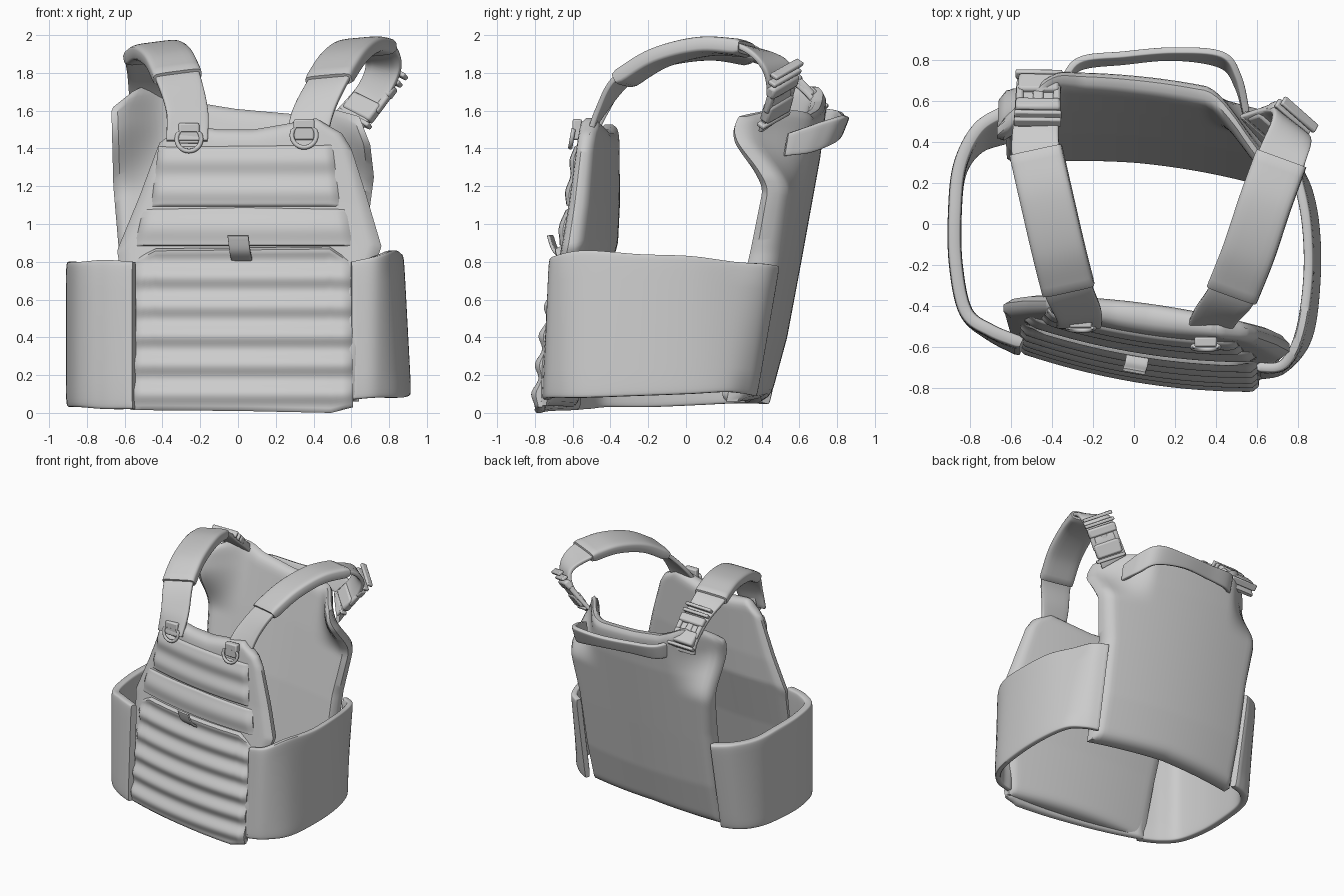
import bpy, math
from mathutils import Vector, Matrix

if "Cube" in bpy.data.objects:
    bpy.data.objects.remove(bpy.data.objects["Cube"])


def table(pts):
    """Piecewise linear lookup."""
    def f(t):
        if t <= pts[0][0]:
            return pts[0][1]
        for (a, p), (b, q) in zip(pts, pts[1:]):
            if t <= b:
                return p + (q - p) * (t - a) / (b - a)
        return pts[-1][1]
    return f


def smooth(a, b, t):
    t = max(0, min(1, (t - a) / (b - a)))
    return t * t * (3 - 2 * t)


def make(name, verts, faces, angle=45):
    me = bpy.data.meshes.new(name)
    me.from_pydata([tuple(v) for v in verts], [], faces)
    ob = bpy.data.objects.new(name, me)
    bpy.context.collection.objects.link(ob)
    bpy.ops.object.select_all(action='DESELECT')
    bpy.context.view_layer.objects.active = ob
    ob.select_set(True)
    bpy.ops.object.mode_set(mode='EDIT')
    bpy.ops.mesh.select_all(action='SELECT')
    bpy.ops.mesh.normals_make_consistent(inside=False)
    bpy.ops.object.mode_set(mode='OBJECT')
    bpy.ops.object.shade_smooth_by_angle(angle=math.radians(angle))
    return ob


def slab(name, left, right, bottom, top, outer, inner, nu=40, nv=70, rim=0.05):
    """Padded panel: outline from edge tables, outer/inner surfaces give y."""
    left, right, bottom, top = map(table, (left, right, bottom, top))
    sides = ([], [])
    for j in range(nv + 1):
        for i in range(nu + 1):
            u, v = i / nu, j / nv
            z = bottom(u) + (top(u) - bottom(u)) * v
            x = left(z) + (right(z) - left(z)) * u
            o, n = outer(x, z), inner(x, z)
            d = min(1, min(u, 1 - u, v, 1 - v) / rim)
            e = 0.4 + 0.6 * math.sqrt(1 - (1 - d) ** 2)
            m = (o + n) / 2
            sides[0].append((x, m + (o - m) * e, z))
            sides[1].append((x, m + (n - m) * e, z))
    w, N = nu + 1, (nu + 1) * (nv + 1)
    faces = []
    for j in range(nv):
        for i in range(nu):
            a = j * w + i
            q = (a, a + 1, a + w + 1, a + w)
            faces += [q, tuple(N + k for k in reversed(q))]
    ring = (list(range(nu)) + [j * w + nu for j in range(nv)]
            + [nv * w + i for i in range(nu, 0, -1)] + [j * w for j in range(nv, 0, -1)])
    for a, b in zip(ring, ring[1:] + ring[:1]):
        faces.append((b, a, N + a, N + b))
    return make(name, sides[0] + sides[1], faces)


def spline(pts, sub=8):
    P = [Vector(p) for p in pts]
    P = [2 * P[0] - P[1]] + P + [2 * P[-1] - P[-2]]
    out = []
    for a, b, c, d in zip(P, P[1:], P[2:], P[3:]):
        for k in range(sub):
            t = k / sub
            out.append(0.5 * (2 * b + (c - a) * t + (2 * a - 5 * b + 4 * c - d) * t * t
                              + (3 * b - a - 3 * c + d) * t ** 3))
    return out + [P[-2]]


def ribbon(name, path, across, half_thick, rounding=0.3, k=20):
    """Webbing along a path; across = half-width vector at every point."""
    C, A = spline(path), spline(across)
    verts, faces, n = [], [], len(C)
    for i in range(n):
        t = C[min(i + 1, n - 1)] - C[max(i - 1, 0)]
        nor = A[i].cross(t).normalized()
        taper = 0.75 if i in (0, n - 1) else 1
        for s in range(k):
            a = 2 * math.pi * (s + 0.5) / k
            cc, ss = math.cos(a), math.sin(a)
            cx = math.copysign(abs(cc) ** rounding, cc)
            sy = math.copysign(abs(ss) ** rounding, ss)
            verts.append(C[i] + A[i] * cx + nor * (sy * half_thick * taper))
    for i in range(n - 1):
        for s in range(k):
            a, b = i * k + s, i * k + (s + 1) % k
            faces.append((a, b, b + k, a + k))
    faces += [tuple(range(k)), tuple(range((n - 1) * k, n * k))]
    return make(name, verts, faces)


def box(name, M, loc, size, bevel=0.01):
    bpy.ops.mesh.primitive_cube_add(size=1)
    ob = bpy.context.object
    ob.name = name
    ob.data.transform(M @ Matrix.Translation(loc) @ Matrix.Diagonal((*size, 1)))
    b = ob.modifiers.new('bevel', 'BEVEL')
    b.width, b.segments = bevel, 2
    bpy.ops.object.shade_smooth_by_angle(angle=math.radians(40))
    return ob


# Front carrier: plate bag plus softly ribbed webbing overlays
F = table([(0, -.77), (.4, -.72), (.9, -.63), (1.1, -.595), (1.5, -.54)])
F_in = table([(0, -.61), (.5, -.5), (.9, -.39), (1.1, -.38)])


def front(x, z):
    return F(z) - 0.17 * x + 0.15 * x * x


def ribs(pitch, start, amp):
    return lambda x, z: front(x, z) - amp * (math.sin(math.pi * (z - start) / pitch) ** 2 - .5)


slab('front_plate_bag',
     [(0, -.58), (.8, -.63), (.86, -.64), (1.15, -.52), (1.42, -.42), (1.53, -.36)],
     [(0, .6), (.8, .73), (.88, .76), (1.15, .68), (1.4, .6), (1.56, .5)],
     [(0, .03), (1, .04)],
     [(0, 1.43), (.08, 1.53), (.3, 1.5), (.5, 1.5), (.7, 1.53), (.9, 1.56), (1, 1.48)],
     lambda x, z: front(x, z) + .022, lambda x, z: F_in(z) - .12 * x - .12 * x * x)
back_of = lambda x, z: front(x, z) + .07
slab('lower_webbing_panel', [(0, -.57), (.88, -.55)], [(0, .61), (.88, .6)],
     [(0, .015), (.5, .01), (.9, .0), (1, .03)], [(0, .81), (.1, .87), (.9, .88), (1, .8)],
     ribs(.155, .025, .028), back_of, rim=.03)
slab('front_pouch_band', [(.87, -.55), (1.09, -.5)], [(.87, .61), (1.09, .57)],
     [(0, .88)], [(0, 1.08), (.5, 1.09), (1, 1.08)], ribs(.21, .88, .02), back_of, nv=24, rim=.06)
slab('upper_webbing_panel', [(1.09, -.46), (1.42, -.42)], [(1.09, .54), (1.42, .5)],
     [(0, 1.09)], [(0, 1.41), (1, 1.42)], ribs(.165, 1.09, .016), back_of, nv=36, rim=.06)


# Back carrier, leaning backwards with upper corners curling forwards
def back(profile):
    p = table(profile)

    def f(x, z):
        side = .28 if x > 0 else .22
        curl = side * smooth(.34, .7, abs(x)) * smooth(1.15, 1.55, z)
        return p(z) - .08 * x - .15 * x * x - curl
    return f


slab('back_plate_bag',
     [(0, -.62), (.85, -.63), (1.2, -.66), (1.6, -.67), (1.74, -.6)],
     [(0, .64), (.85, .66), (1.1, .7), (1.25, .72), (1.42, .7), (1.6, .63)],
     [(0, .05), (.5, .08), (1, .06)],
     [(0, 1.62), (.06, 1.72), (.14, 1.73), (.3, 1.65), (.5, 1.61), (.75, 1.58), (.9, 1.61), (1, 1.57)],
     back([(.05, .43), (.4, .525), (.8, .6), (1.35, .7), (1.75, .75)]),
     back([(.05, .28), (.8, .43), (1.25, .54), (1.75, .67)]))


# Side wraps: x, y, bottom z, top z, tilt x, tilt y of the upper edge
def wrap(name, pts, thick):
    ribbon(name, [(x, y, (a + b) / 2) for x, y, a, b, *_ in pts],
           [(tx, ty, (b - a) / 2) for x, y, a, b, tx, ty in pts], thick, rounding=.22, k=28)


wrap('right_side_wrap', [(.6, -.72, .07, .8, 0, .02), (.73, -.695, .08, .83, 0, .01), (.83, -.54, .08, .86, -.02, .01),
                         (.87, -.25, .09, .84, -.02, 0), (.86, .02, .1, .83, -.02, 0), (.81, .23, .11, .8, -.02, .02),
                         (.74, .36, .1, .79, 0, .05), (.65, .42, .09, .78, 0, .06)], .026)
wrap('left_side_wrap', [(-.55, -.6, .02, .8, 0, .02), (-.7, -.53, .02, .81, 0, .01), (-.82, -.43, .03, .8, 0, 0),
                        (-.87, -.2, .03, .8, 0, 0), (-.875, .05, .04, .8, 0, 0), (-.85, .27, .05, .79, 0, .02),
                        (-.76, .42, .05, .79, 0, .05), (-.62, .49, .05, .78, 0, .07)], .034)

# Shoulder straps with pads
left_path = [(-.27, -.5, 1.44), (-.27, -.44, 1.6), (-.32, -.32, 1.78), (-.37, -.12, 1.88), (-.43, .14, 1.92),
             (-.48, .36, 1.89), (-.475, .53, 1.79), (-.465, .67, 1.66), (-.46, .7, 1.56)]
left_across = [(.11, 0, 0), (.11, .02, 0)] + [(.115, .025, .015)] * 4 + [(.11, 0, 0)] * 3
right_path = [(.36, -.53, 1.44), (.4, -.45, 1.6), (.48, -.34, 1.76), (.56, -.14, 1.88), (.64, .1, 1.94),
              (.72, .32, 1.93), (.77, .47, 1.84), (.71, .5, 1.69), (.58, .46, 1.54)]
right_across = ([(.11, .01, 0), (.11, -.02, 0)] + [(.11, -.04, .01)] * 4
                + [(.09, -.06, -.02), (.065, -.065, -.05), (.06, -.07, -.05)])
for side, path, across in (('left', left_path, left_across), ('right', right_path, right_across)):
    ribbon(side + '_shoulder_strap', path, across, .017)
    ribbon(side + '_shoulder_pad', path[2:6], [Vector(a) * 1.1 for a in across[2:6]], .045, rounding=.4)


# Strap buckles
def buckle(side, pos, along, across):
    y = Vector(along).normalized()
    x = (Vector(across) - y * Vector(across).dot(y)).normalized()
    M = Matrix.Translation(pos) @ Matrix((x, y, x.cross(y))).transposed().to_4x4()
    box(side + '_buckle_socket', M, (0, .075, .01), (.2, .11, .06), .015)
    box(side + '_buckle_plug', M, (0, -.07, .01), (.22, .07, .055), .015)
    for s in (-1, 1):
        box(side + '_buckle_prong', M, (s * .09, .0, .01), (.035, .13, .04), .012)
    box(side + '_buckle_tongue', M, (0, .0, .01), (.05, .1, .03))
    for yy in (-.13, -.18, .15):
        box(side + '_strap_slider_bar', M, (0, yy, .008), (.23, .025, .05), .008)


buckle('left', (-.467, .62, 1.72), (.02, .7, -.71), (1, 0, 0))
buckle('right', (.7, .49, 1.68), (-.55, -.2, -.75), (.6, -.6, -.4))

# D rings with their webbing loops
for x, z in ((-.26, 1.48), (.35, 1.5)):
    y = front(x, z)
    box('ring_loop', Matrix.Translation((x, y + .005, z)), (0, 0, 0), (.11, .05, .11))
    bpy.ops.mesh.primitive_torus_add(major_radius=.065, minor_radius=.012, major_segments=32,
                                     minor_segments=10, location=(x, y - .02, z - .03),
                                     rotation=(math.radians(80), 0, 0))
    ring = bpy.context.object
    ring.name = 'd_ring'
    for v in ring.data.vertices:
        v.co.y = min(v.co.y, .035 + v.co.z * .3)
    bpy.ops.object.shade_smooth_by_angle(angle=math.radians(50))

# Front pull tab and rear drag handle
ribbon('front_pull_tab', [(.02, -.63, .81), (.01, -.69, .86), (0, -.72, .94)], [(.055, -.01, 0)] * 3, .01)
ribbon('drag_handle', [(-.36, .66, 1.56), (-.27, .78, 1.54), (-.05, .81, 1.53), (.2, .83, 1.52),
                       (.43, .8, 1.5), (.51, .69, 1.46), (.55, .53, 1.42)],
       [(0, .01, .06), (0, .02, .06), (0, .02, .05), (0, .02, .05), (0, .03, .07), (0, .03, .08), (0, .01, .06)], .018)
